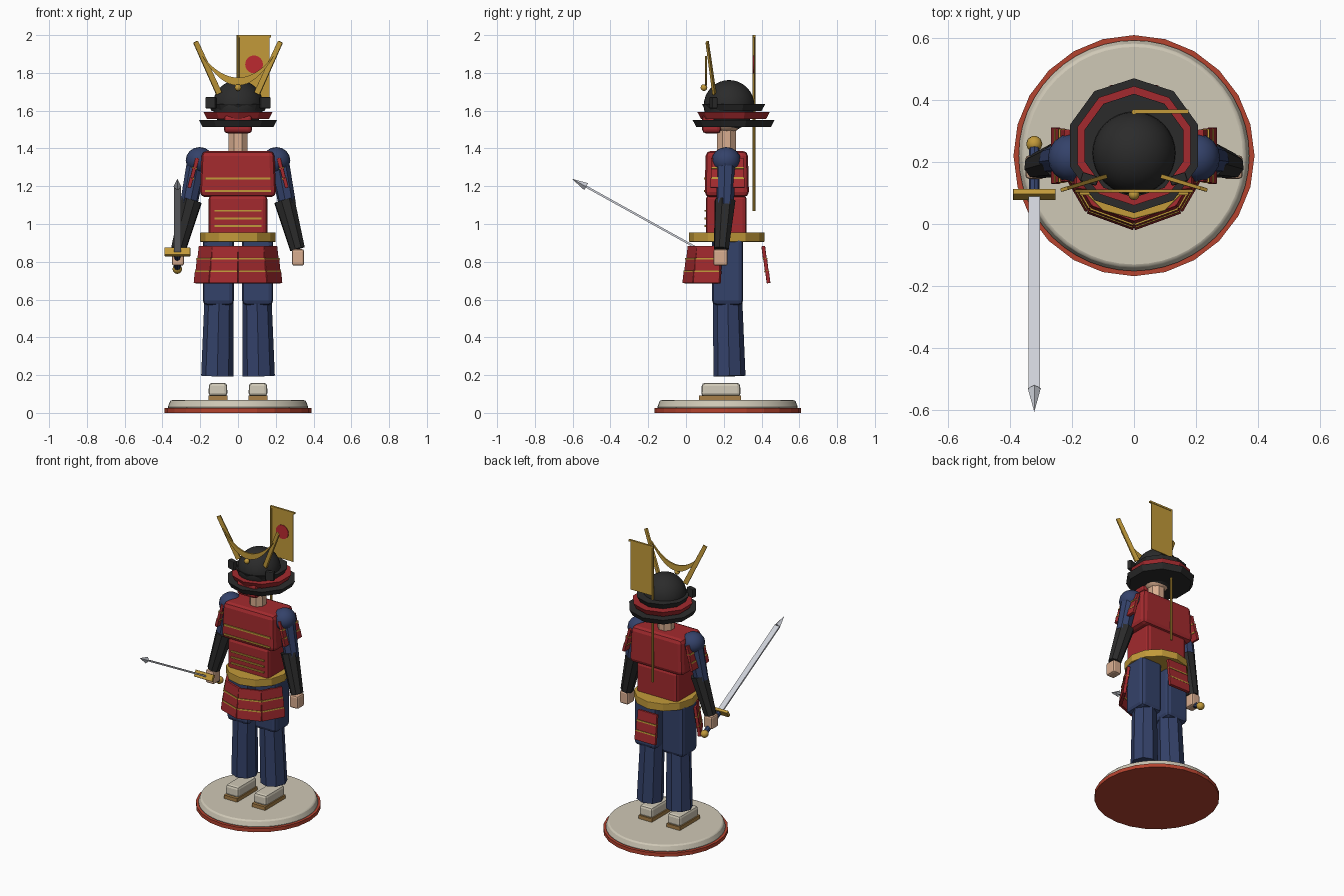
import bpy, bmesh, math
from mathutils import Matrix, Vector

cube = bpy.data.objects.get("Cube")
if cube:
    bpy.data.objects.remove(cube, do_unlink=True)


def material(name, hex_code):
    rgb = [int(hex_code[i:i + 2], 16) / 255 for i in (0, 2, 4)]
    col = [c / 12.92 if c < 0.04 else ((c + 0.055) / 1.055) ** 2.4 for c in rgb] + [1]
    m = bpy.data.materials.new(name)
    m.use_nodes = True
    m.diffuse_color = col
    m.node_tree.nodes["Principled BSDF"].inputs["Base Color"].default_value = col
    return m


RED = material("armor red", "A32A2E")
NAVY = material("navy cloth", "34426A")
GOLD = material("gold", "C29A3A")
BLACK = material("black lacquer", "2B2B2B")
CREAM = material("cream", "CFC8B6")
SKIN = material("skin", "D9AE90")
STEEL = material("steel", "CDD0D8")
WOOD = material("sandal wood", "A88048")
RIM = material("base red", "B5432F")
SUN = material("sun red", "BC2A30")

T = Matrix.Translation
R = Matrix.Rotation
CY = 0.22  # body centre line


def finish(name, bm, mat, matrix=None, bevel=0, smooth=False):
    if matrix is not None:
        bm.transform(matrix)
    bmesh.ops.recalc_face_normals(bm, faces=bm.faces)
    me = bpy.data.meshes.new(name)
    bm.to_mesh(me)
    bm.free()
    me.materials.append(mat)
    ob = bpy.data.objects.new(name, me)
    bpy.context.collection.objects.link(ob)
    if bevel:
        mod = ob.modifiers.new("bevel", "BEVEL")
        mod.width = bevel
        mod.segments = 2
    if smooth:
        bpy.ops.object.select_all(action="DESELECT")
        ob.select_set(True)
        bpy.context.view_layer.objects.active = ob
        bpy.ops.object.shade_smooth_by_angle(angle=math.radians(35))
    return ob


def box(name, mat, size, matrix, bevel=0, taper=1):
    """Box centred on the matrix, with its top face scaled by taper."""
    bm = bmesh.new()
    bmesh.ops.create_cube(bm, size=1)
    for v in bm.verts:
        k = taper if v.co.z > 0 else 1
        v.co = Vector((v.co.x * size[0] * k, v.co.y * size[1] * k, v.co.z * size[2]))
    return finish(name, bm, mat, matrix, bevel)


def along(a, b):
    a, b = Vector(a), Vector(b)
    return T((a + b) / 2) @ (b - a).to_track_quat("Z", "Y").to_matrix().to_4x4(), (b - a).length


def cone(name, mat, a, b, r1, r2, sides=8, matrix=None, turn=0, bevel=0, smooth=False):
    """Straight cylinder or cone from point a to point b."""
    place, length = along(a, b)
    place = place @ R(turn, 4, "Z")
    bm = bmesh.new()
    bmesh.ops.create_cone(bm, cap_ends=True, segments=sides, radius1=r1, radius2=r2, depth=length)
    return finish(name, bm, mat, matrix @ place if matrix else place, bevel, smooth)


def ball(name, mat, loc, r, scale=(1, 1, 1), matrix=None, segs=24):
    bm = bmesh.new()
    bmesh.ops.create_uvsphere(bm, u_segments=segs, v_segments=segs // 2, radius=r)
    place = T(loc) @ Matrix.Diagonal((*scale, 1))
    return finish(name, bm, mat, matrix @ place if matrix else place, smooth=True)


def lamellar(name, angle, radius, z, tilt, width, height):
    """Three stacked plates with gold lacing, hung around the body axis."""
    frame = (T((0, CY, 0)) @ R(math.radians(angle), 4, "Z") @ T((0, -radius, z))
             @ R(math.radians(-tilt), 4, "X"))
    step = height / 3
    for i in (-1, 0, 1):
        box(f"{name}_plate", RED, (width - i * 0.006, 0.02, step * 0.98),
            frame @ T((0, i * 0.002, i * step)), 0.003)
    for i in (-1, 1):
        box(f"{name}_lacing", GOLD, (width * 0.98, 0.026, 0.009), frame @ T((0, 0, i * step / 2 - 0.003)))


# Display base
cone("base_rim", RIM, (0, CY, 0), (0, CY, 0.025), 0.388, 0.388, 24)
cone("base_disc", CREAM, (0, CY, 0.025), (0, CY, 0.067), 0.374, 0.358, 48, bevel=0.008, smooth=True)

# Legs, feet, arms and helmet sides, mirrored
for s, side in ((1, "left"), (-1, "right")):
    box(f"{side}_sandal", WOOD, (0.1, 0.22, 0.024), T((s * 0.106, 0.18, 0.079)))
    box(f"{side}_foot", CREAM, (0.1, 0.21, 0.07), T((s * 0.106, 0.185, 0.124)), 0.016, 0.96)
    cone(f"{side}_lower_leg", NAVY, (s * 0.11, 0.23, 0.195), (s * 0.1, CY, 0.62), 0.085, 0.077, 8)
    box(f"{side}_thigh", NAVY, (0.165, 0.165, 0.36), T((s * 0.104, CY, 0.75)), 0.025)
    ball(f"{side}_shoulder", NAVY, (s * 0.203, 0.213, 1.337), 0.074, (1, 1.04, 0.95), segs=16)
    cone(f"{side}_upper_arm", NAVY, (s * 0.215, 0.214, 1.34), (s * 0.262, 0.207, 1.1), 0.054, 0.046)
    cone(f"{side}_forearm", BLACK, (s * 0.245, 0.207, 1.125), (s * 0.315, 0.187, 0.868), 0.057, 0.041)
    box(f"{side}_hand", SKIN, (0.064, 0.076, 0.088), T((s * 0.318, 0.183, 0.823)), 0.012)
    lamellar(f"{side}_shoulder_guard", s * 90, 0.237, 1.27, 14, 0.175, 0.165)
    for a, part in ((20, "front"), (60, "side")):
        lamellar(f"{side}_{part}_skirt", s * a, 0.203, 0.785, 7, 0.152, 0.2)
    box(f"{side}_helmet_ear", BLACK, (0.055, 0.03, 0.06),
        T((s * 0.143, 0.145, 1.642)) @ R(s * 0.3, 4, "Z"), 0.005)
    place, length = along((s * 0.1, 0.15, 1.69), (s * 0.225, 0.112, 1.965))
    box(f"{side}_horn", GOLD, (0.014, 0.032, length), place, 0.002, 0.85)
lamellar("back_skirt", 180, 0.203, 0.785, 7, 0.152, 0.2)

# Torso
cone("belt", GOLD, (0, 0.216, 0.905), (0, 0.216, 0.956), 0.2, 0.2, 12, bevel=0.004)
box("waist_armor", RED, (0.31, 0.215, 0.24), T((0, 0.213, 1.035)), 0.022)
box("chest_armor", RED, (0.405, 0.235, 0.245), T((0, 0.216, 1.265)), 0.028, 0.95)
for z in (1.24, 1.175):
    box("chest_lacing", GOLD, (0.35, 0.012, 0.011), T((0, 0.1, z)))
for z in (1.07, 1.03, 0.99):
    box("waist_lacing", GOLD, (0.25, 0.012, 0.01), T((0, 0.104, z)))

# Neck, head and face mask
cone("neck", SKIN, (0, 0.215, 1.37), (0, 0.215, 1.53), 0.054, 0.054, 8, turn=math.pi / 8)
ball("head", SKIN, (0, 0.215, 1.57), 0.092)
box("face_mask", RED, (0.15, 0.1, 0.1), T((0, 0.135, 1.53)), 0.02)

# Helmet dome and flared neck guard tiers
ball("helmet_dome", BLACK, (0, 0.228, 1.628), 0.134, segs=32)
for name, mat, z, r in (("upper", BLACK, 1.597, 0.167), ("middle", RED, 1.556, 0.192), ("lower", BLACK, 1.513, 0.217)):
    cone(f"{name}_neck_guard", mat, (0, 0.252, z), (0, 0.252, z + 0.037), r - 0.02, r, 10)

# Crescent crest with round boss
bm = bmesh.new()
rows = []
for i in range(17):
    t = i / 8 - 1
    rows.append([bm.verts.new((0.19 * t, 0.106, low + rise * t * t))
                 for low, rise in ((1.733, 0.155), (1.775, 0.115))])
for p, q in zip(rows, rows[1:]):
    bm.faces.new((p[0], q[0], q[1], p[1]))
crest = finish("crescent_crest", bm, GOLD)
solid = crest.modifiers.new("thickness", "SOLIDIFY")
solid.thickness = 0.01
solid.offset = 0
ball("crest_boss", GOLD, (0, 0.095, 1.722), 0.018, segs=12)

# Back banner
cone("banner_pole", GOLD, (0, 0.36, 1.07), (0, 0.36, 2.0), 0.008, 0.008)
box("banner_cloth", GOLD, (0.165, 0.006, 0.335), T((0.083, 0.362, 1.828)))
box("banner_crossbar", GOLD, (0.18, 0.013, 0.012), T((0.086, 0.362, 1.994)))
cone("banner_sun", SUN, (0.085, 0.359, 1.845), (0.085, 0.355, 1.845), 0.047, 0.047, 24)

# Sword, built along its own axis and placed in the right hand
sword = T((-0.321, 0.095, 0.852)) @ R(math.radians(61), 4, "X")
box("sword_guard", GOLD, (0.137, 0.044, 0.02), sword, 0.003)
cone("sword_grip", NAVY, (0, 0, -0.18), (0, 0, 0), 0.017, 0.017, 8, sword)
ball("sword_pommel", GOLD, (0, 0, -0.186), 0.026, matrix=sword, segs=12)
box("sword_blade", STEEL, (0.037, 0.011, 0.715), sword @ T((0, 0, 0.3575)))
cone("sword_tip", STEEL, (0, 0, 0.713), (0, 0, 0.8), 0.021, 0, 4, sword)
